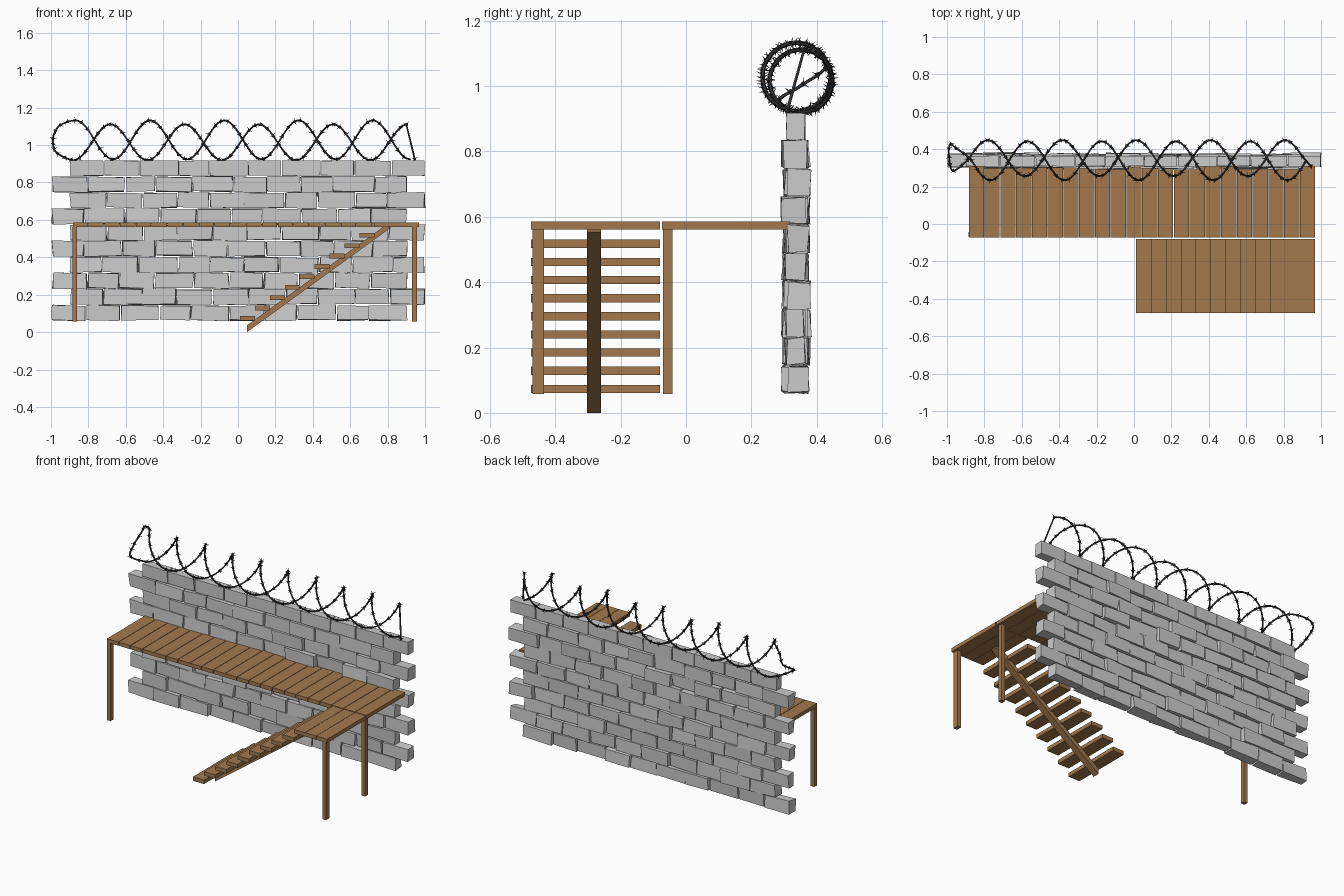
import bpy, bmesh, math, random
from mathutils import Vector, Matrix

if "Cube" in bpy.data.objects:
    bpy.data.objects.remove(bpy.data.objects["Cube"])

random.seed(7)


def material(name, rgb):
    m = bpy.data.materials.new(name)
    m.diffuse_color = (*rgb, 1)
    m.use_nodes = True
    m.node_tree.nodes["Principled BSDF"].inputs["Base Color"].default_value = m.diffuse_color
    return m


WOOD = material("wood", (0.36, 0.19, 0.075))
STEEL = material("dark_steel", (0.03, 0.03, 0.03))


def finish(bm, name, mat=None):
    bmesh.ops.recalc_face_normals(bm, faces=bm.faces[:])
    me = bpy.data.meshes.new(name)
    bm.to_mesh(me)
    bm.free()
    ob = bpy.data.objects.new(name, me)
    bpy.context.collection.objects.link(ob)
    if mat:
        me.materials.append(mat)
    return ob


def add_box(bm, x, y, z, jitter=0.0):
    """Box from (min, max) pairs, corners optionally nudged."""
    lo, hi = Vector((x[0], y[0], z[0])), Vector((x[1], y[1], z[1]))
    m = Matrix.Translation((lo + hi) / 2) @ Matrix.Diagonal((*(hi - lo), 1))
    vs = bmesh.ops.create_cube(bm, size=1, matrix=m)["verts"]
    for v in vs:
        v.co += Vector([random.uniform(-jitter, jitter) for _ in range(3)])


# Brick wall: ten rows, alternately shifted by half a brick
bm = bmesh.new()
ROWS, COLS, W, H = 10, 10, 0.19, 0.086
for r in range(ROWS):
    x0 = -0.995 if r % 2 == 0 else -0.9
    cuts = [x0 + c * W + (random.uniform(-0.02, 0.02) if 0 < c < COLS else 0)
            for c in range(COLS + 1)]
    for a, b in zip(cuts, cuts[1:]):
        z = 0.06 + r * H
        top = r == ROWS - 1
        cy = 0.336 + (0 if top else random.uniform(-0.01, 0.01))
        d = 0.028 if top else random.uniform(0.028, 0.036)
        add_box(bm, (a + 0.003, b - 0.003), (cy - d, cy + d),
                (z + 0.003, z + H - 0.003), 0.002 if top else 0.005)
finish(bm, "brick_wall")

# Walkway planks along the wall
bm = bmesh.new()
n, x0, x1 = 22, -0.885, 0.97
p = (x1 - x0) / n
for i in range(n):
    add_box(bm, (x0 + i * p + 0.0015, x0 + (i + 1) * p - 0.0015), (-0.073, 0.318), (0.561, 0.585))
finish(bm, "walkway_planks", WOOD)

# Landing planks at the stair head
bm = bmesh.new()
for i in range(3):
    add_box(bm, (0.731 + i * 0.08, 0.809 + i * 0.08), (-0.475, -0.079), (0.561, 0.585))
finish(bm, "landing_planks", WOOD)

# Stair treads
bm = bmesh.new()
for i in range(9):
    x, z = 0.01 + i * 0.08, 0.061 + i * 0.0555
    add_box(bm, (x, x + 0.08), (-0.475, -0.08), (z, z + 0.025))
finish(bm, "stair_treads", WOOD)

# Sloping central stringer with plumb-cut ends
bm = bmesh.new()
prof = [(0.048, 0.0), (0.81, 0.553), (0.81, 0.563), (0.777, 0.563), (0.048, 0.036)]
f = bm.faces.new([bm.verts.new((x, -0.303, z)) for x, z in prof])
ext = bmesh.ops.extrude_face_region(bm, geom=[f])
bmesh.ops.translate(bm, vec=(0, 0.043, 0),
                    verts=[g for g in ext["geom"] if isinstance(g, bmesh.types.BMVert)])
finish(bm, "stair_stringer", WOOD)

# Support posts
for name, x, y, hy in (("left_post", -0.873, -0.056, 0.014),
                       ("right_post", 0.943, -0.056, 0.014),
                       ("landing_post", 0.943, -0.452, 0.018)):
    bm = bmesh.new()
    add_box(bm, (x - 0.013, x + 0.013), (y - hy, y + hy), (0.058, 0.562))
    finish(bm, name, WOOD)


# Barbed wire: two opposed helix strands joined by a loop at the left end
def strand(peak, r, cy, cz, xa, xb):
    pts = []
    k = 110
    for i in range(k + 1):
        x = xa + (xb - xa) * i / k
        t = 2 * math.pi * (x - peak) / 0.397
        pts.append(Vector((x, cy - r * math.sin(t), cz + r * math.cos(t))))
    return pts


def catmull(ps, steps=8):
    out = []
    for a, b, c, d in zip(ps, ps[1:], ps[2:], ps[3:]):
        for i in range(steps):
            t = i / steps
            out.append(0.5 * (2 * b + (c - a) * t + (2 * a - 5 * b + 4 * c - d) * t * t
                              + (3 * b - a - 3 * c + d) * t ** 3))
    return out


A = strand(-0.47, 0.104, 0.338, 1.028, -0.87, 0.92)
B = strand(-0.285, 0.096, 0.352, 1.015, -0.88, 0.90)
loop = [Vector(v) for v in ((-0.95, 0.405, 1.107), (-0.985, 0.425, 1.055),
                            (-0.988, 0.35, 1.0), (-0.965, 0.285, 0.955))]
join = catmull([A[3], A[0]] + loop + [B[0], B[3]])
path = A[::-1] + join[1:] + B + [Vector((0.945, 0.31, 0.925))]

cu = bpy.data.curves.new("barbed_wire", "CURVE")
cu.dimensions = "3D"
cu.bevel_depth = 0.005
cu.bevel_resolution = 1
cu.use_fill_caps = True
sp = cu.splines.new("POLY")
sp.points.add(len(path) - 1)
for q, v in zip(sp.points, path):
    q.co = (*v, 1)
cu.materials.append(STEEL)
bpy.context.collection.objects.link(bpy.data.objects.new("barbed_wire", cu))

# Barbs: a small knot with four spikes at even spacing along the wire
bm = bmesh.new()


def cone(at, direction, r1, r2, length):
    m = Matrix.Translation(at) @ direction.to_track_quat("Z", "Y").to_matrix().to_4x4()
    m = m @ Matrix.Translation((0, 0, length / 2))
    bmesh.ops.create_cone(bm, cap_ends=True, segments=5, radius1=r1, radius2=r2,
                          depth=length, matrix=m)


run = 0.0
for a, b in zip(path, path[1:]):
    run += (b - a).length
    if run < 0.043:
        continue
    run = 0.0
    t = (b - a).normalized()
    side = t.orthogonal().normalized()
    side.rotate(Matrix.Rotation(random.uniform(0, 6.28), 3, t))
    cone(b - t * 0.006, t, 0.0075, 0.0075, 0.012)
    for k in range(4):
        d = side.copy()
        d.rotate(Matrix.Rotation(k * math.pi / 2, 3, t))
        cone(b, (d + t * (0.5 if k % 2 else -0.5)).normalized(), 0.003, 0.0004, 0.02)
finish(bm, "wire_barbs", STEEL)
